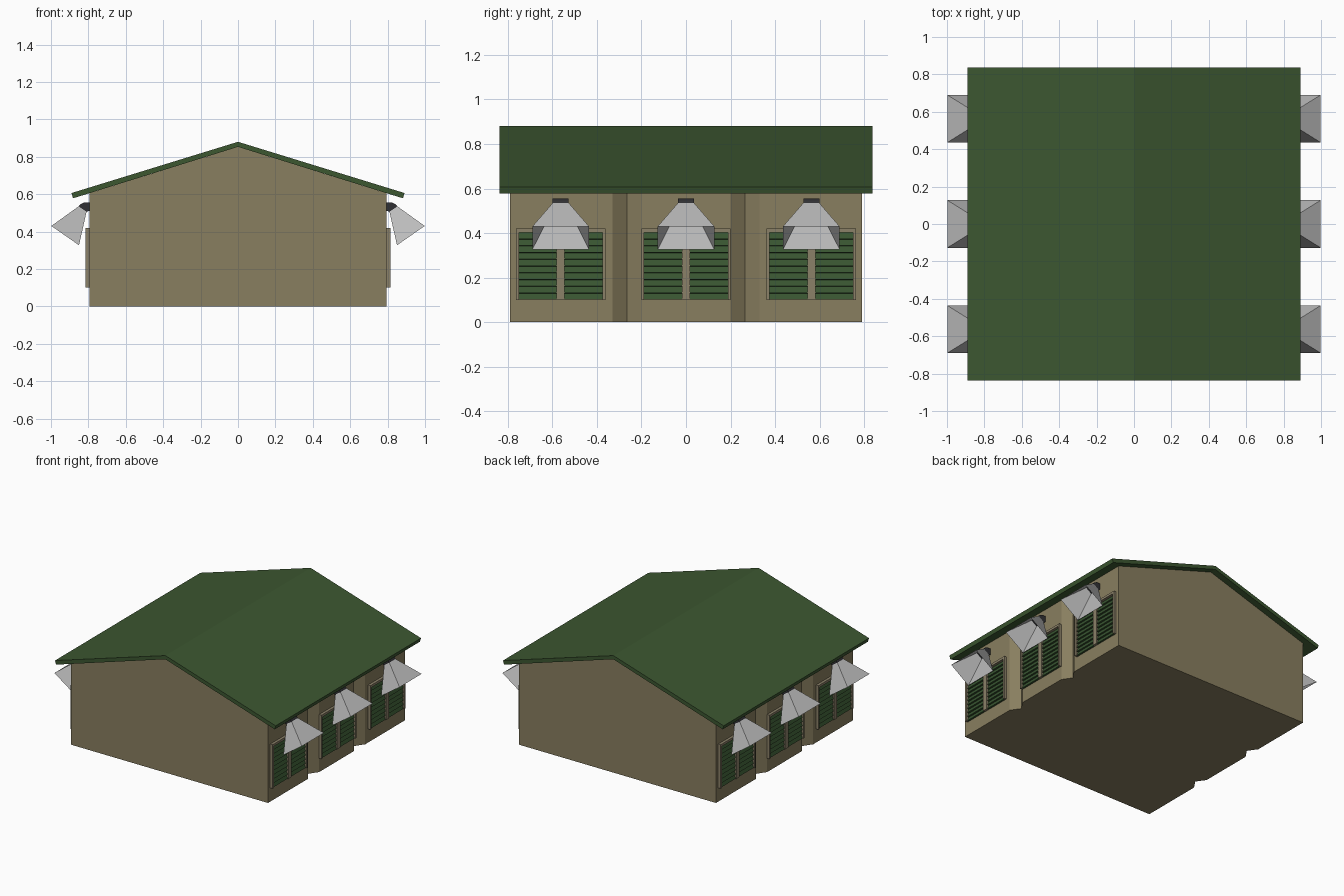
import bpy
import bmesh
from mathutils import Vector

if "Cube" in bpy.data.objects:
    bpy.data.objects.remove(bpy.data.objects["Cube"])


def material(name, rgb):
    m = bpy.data.materials.new(name)
    m.diffuse_color = (*rgb, 1)
    m.use_nodes = True
    m.node_tree.nodes["Principled BSDF"].inputs["Base Color"].default_value = m.diffuse_color
    return m


TAN = material("tan_wall", (0.25, 0.21, 0.115))
TRIM = material("tan_trim", (0.26, 0.22, 0.14))
GREEN = material("green_roof", (0.045, 0.095, 0.03))
SLAT = material("green_slats", (0.04, 0.09, 0.03))
BLACK = material("dark_mount", (0.03, 0.03, 0.033))
GREY = material("grey_shade", (0.5, 0.5, 0.5))


def make(name, verts, faces, mat, mirror=False):
    bm = bmesh.new()
    vs = [bm.verts.new(v) for v in verts]
    for f in faces:
        bm.faces.new([vs[i] for i in f])
    bmesh.ops.recalc_face_normals(bm, faces=bm.faces)
    mesh = bpy.data.meshes.new(name)
    bm.to_mesh(mesh)
    bm.free()
    mesh.materials.append(mat)
    ob = bpy.data.objects.new(name, mesh)
    bpy.context.collection.objects.link(ob)
    if mirror:
        ob.modifiers.new("mirror", 'MIRROR').use_mirror_merge = False
    return ob


def prism(name, profile, y0, y1, mat, mirror=False):
    """Extrude an (x, z) profile along y."""
    n = len(profile)
    verts = [(x, y, z) for y in (y0, y1) for x, z in profile]
    faces = [list(range(n)), list(range(n, 2 * n))]
    faces += [(i, (i + 1) % n, n + (i + 1) % n, n + i) for i in range(n)]
    return make(name, verts, faces, mat, mirror)


def box(name, x0, x1, y0, y1, z0, z1, mat):
    return prism(name, [(x0, z0), (x1, z0), (x1, z1), (x0, z1)], y0, y1, mat, True)


# Gabled body: footprint with V grooves in the long walls, raised to the roof line
W, D = 0.795, 0.79
side = [(W, -D)]
for yc in (-0.265, 0.265):
    side += [(W, yc - 0.065), (W - 0.045, yc), (W, yc + 0.065)]
side.append((W, D))
foot = [(0, -D)] + side + [(0, D)] + [(-x, y) for x, y in reversed(side)]
n = len(foot)
mid = len(side) + 1
verts = [(x, y, 0) for x, y in foot] + [(x, y, 0.853 - 0.312 * abs(x)) for x, y in foot]
faces = [list(range(n)),
         [n + i for i in range(mid + 1)],
         [n + i for i in range(mid, n)] + [n]]
faces += [(i, (i + 1) % n, n + (i + 1) % n, n + i) for i in range(n)]
make("building_body", verts, faces, TAN)

# Roof slab with overhanging eaves
prism("roof", [(-0.89, 0.606), (0, 0.88), (0.89, 0.606), (0.882, 0.578),
               (0, 0.853), (-0.882, 0.578)], -0.837, 0.837, GREEN)

for k, yc in enumerate((-0.563, 0, 0.563), 1):
    # Window frame and centre post
    for s, tag in ((-1, "a"), (1, "b")):
        ys = sorted((yc + s * 0.201, yc + s * 0.188))
        box(f"window_jamb_{k}{tag}", 0.78, 0.815, *ys, 0.10, 0.42, TRIM)
    box(f"window_head_{k}", 0.78, 0.815, yc - 0.188, yc + 0.188, 0.403, 0.42, TRIM)
    box(f"window_post_{k}", 0.78, 0.813, yc - 0.018, yc + 0.018, 0.10, 0.403, TRIM)

    # Louvred shutters: sawtooth profile
    prof = [(0.785, 0.403), (0.785, 0.10)]
    step = 0.303 / 10
    for i in range(10):
        z = 0.10 + i * step
        prof += [(0.808, z + 0.001), (0.797, z + step - 0.001)]
    prism(f"louvres_{k}", prof, yc - 0.19, yc + 0.19, SLAT, True)

    # Lamp mount
    prism(f"lamp_mount_{k}", [(0.785, 0.555), (0.825, 0.555), (0.843, 0.546),
                              (0.852, 0.534), (0.81, 0.505), (0.785, 0.515)],
          yc - 0.036, yc + 0.036, BLACK, True)

    # Tilted pyramid lamp shade, open at the wide end
    top = [(0.852, 0.535), (0.81, 0.506)]
    base = [(0.998, 0.43), (0.85, 0.327)]
    v = []
    for (a, b), h in ((top, 0.036), (base, 0.127)):
        v += [(a[0], yc - h, a[1]), (a[0], yc + h, a[1]),
              (b[0], yc + h, b[1]), (b[0], yc - h, b[1])]
    f = [(0, 1, 2, 3)] + [(i, (i + 1) % 4, 4 + (i + 1) % 4, 4 + i) for i in range(4)]
    make(f"lamp_shade_{k}", v, f, GREY, True)
